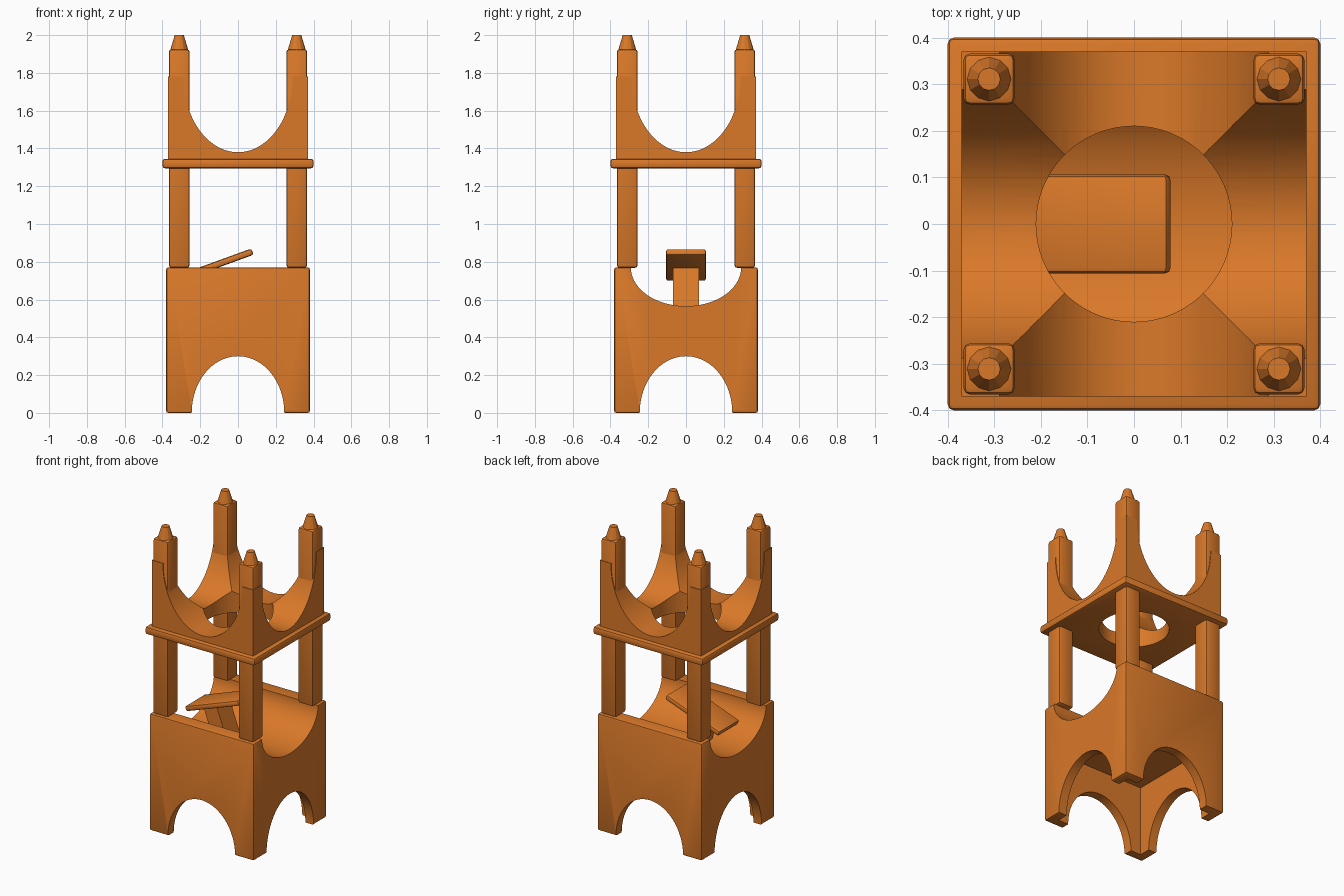
import bpy, bmesh, math
from mathutils import Matrix, Vector

if "Cube" in bpy.data.objects:
    bpy.data.objects.remove(bpy.data.objects["Cube"])

orange = bpy.data.materials.new("orange")
orange.diffuse_color = (0.70, 0.19, 0.022, 1)
orange.use_nodes = True
orange.node_tree.nodes["Principled BSDF"].inputs["Base Color"].default_value = orange.diffuse_color


def finish(name, bm, smooth=True):
    bmesh.ops.recalc_face_normals(bm, faces=bm.faces)
    me = bpy.data.meshes.new(name)
    bm.to_mesh(me)
    bm.free()
    me.materials.append(orange)
    ob = bpy.data.objects.new(name, me)
    bpy.context.collection.objects.link(ob)
    return ob


def box(name, lo, hi, bevel=0.0, segs=2, rot=None):
    lo, hi = Vector(lo), Vector(hi)
    bm = bmesh.new()
    bmesh.ops.create_cube(bm, size=1)
    bmesh.ops.scale(bm, vec=hi - lo, verts=bm.verts)
    if bevel:
        bmesh.ops.bevel(bm, geom=bm.edges[:], offset=bevel, segments=segs,
                        profile=0.5, affect='EDGES')
    if rot:
        bmesh.ops.transform(bm, matrix=rot, verts=bm.verts)
    bmesh.ops.translate(bm, vec=(lo + hi) / 2, verts=bm.verts)
    return finish(name, bm)


def ellipse_cutter(axis, z, a, b, segs=96):
    """Elliptical cylinder through the model along x, y or z."""
    bm = bmesh.new()
    bmesh.ops.create_cone(bm, cap_ends=True, segments=segs, radius1=1, radius2=1, depth=2)
    if axis == 'Z':
        m = Matrix.Diagonal((a, b, 3, 1))
    else:
        # horizontal half-width a, vertical half-height b
        m = Matrix.Rotation(math.radians(90), 4, 'X')
        m = Matrix.Diagonal((a, 1, b, 1)) @ m
        if axis == 'X':
            m = Matrix.Rotation(math.radians(90), 4, 'Z') @ m
    bmesh.ops.transform(bm, matrix=Matrix.Translation((0, 0, z)) @ m, verts=bm.verts)
    return finish("cutter", bm)


def cut(ob, cutters):
    for c in cutters:
        c.hide_render = True
        mod = ob.modifiers.new("cut", 'BOOLEAN')
        mod.operation = 'DIFFERENCE'
        mod.solver = 'EXACT'
        mod.object = c
    dg = bpy.context.evaluated_depsgraph_get()
    me = bpy.data.meshes.new_from_object(ob.evaluated_get(dg))
    ob.modifiers.clear()
    ob.data = me
    for c in cutters:
        bpy.data.objects.remove(c)


# hollow base with four arches below and a trough on top
base = box("base", (-.38, -.38, 0), (.38, .38, .77), .01)
cut(base, [
    box("cutter", (-.32, -.32, -.2), (.32, .32, .46)),
    ellipse_cutter('X', 0, .245, .3),
    ellipse_cutter('Y', 0, .245, .3),
    ellipse_cutter('X', .77, .292, .205),
])

# platform slab with a round hole
slab = box("platform", (-.4, -.4, 1.295), (.4, .4, 1.345), .013)
cut(slab, [ellipse_cutter('Z', 1.3, .21, .21)])

# upper vaulted body: crossing elliptical scoops and the same hole
vault = box("vault", (-.37, -.37, 1.335), (.37, .37, 1.78))
cut(vault, [
    ellipse_cutter('X', 1.78, .289, .4),
    ellipse_cutter('Y', 1.78, .289, .4),
    ellipse_cutter('Z', 1.5, .21, .21),
])

# four corner posts with tapered twelve-sided tips
for sx, side in ((-1, "left"), (1, "right")):
    for sy, end in ((-1, "front"), (1, "back")):
        cx, cy = .311 * sx, .311 * sy
        h = .055
        box(f"{end}_{side}_post", (cx - h, cy - h, .768), (cx + h, cy + h, 1.925), .014)
        bm = bmesh.new()
        bmesh.ops.create_cone(bm, cap_ends=True, segments=12, radius1=.048,
                              radius2=.024, depth=.08,
                              matrix=Matrix.Translation((cx, cy, 1.96)))
        finish(f"{end}_{side}_tip", bm)

# tilted board and its leaning support in the trough
tilt = Matrix.Rotation(math.radians(-20), 4, 'Y')
centre = Vector((-.118, 0, .783))
half = Vector((.207, .106, .0175))
box("tilted_board", centre - half, centre + half, .012, 2, tilt)
pc = Vector((-.118, 0, .65))
ph = Vector((.05, .068, .12))
box("board_support", pc - ph, pc + ph, 0, 1, tilt)

bpy.ops.object.select_all(action='DESELECT')
for ob in bpy.context.scene.objects:
    ob.select_set(True)
    bpy.context.view_layer.objects.active = ob
bpy.ops.object.shade_smooth_by_angle(angle=math.radians(25))
